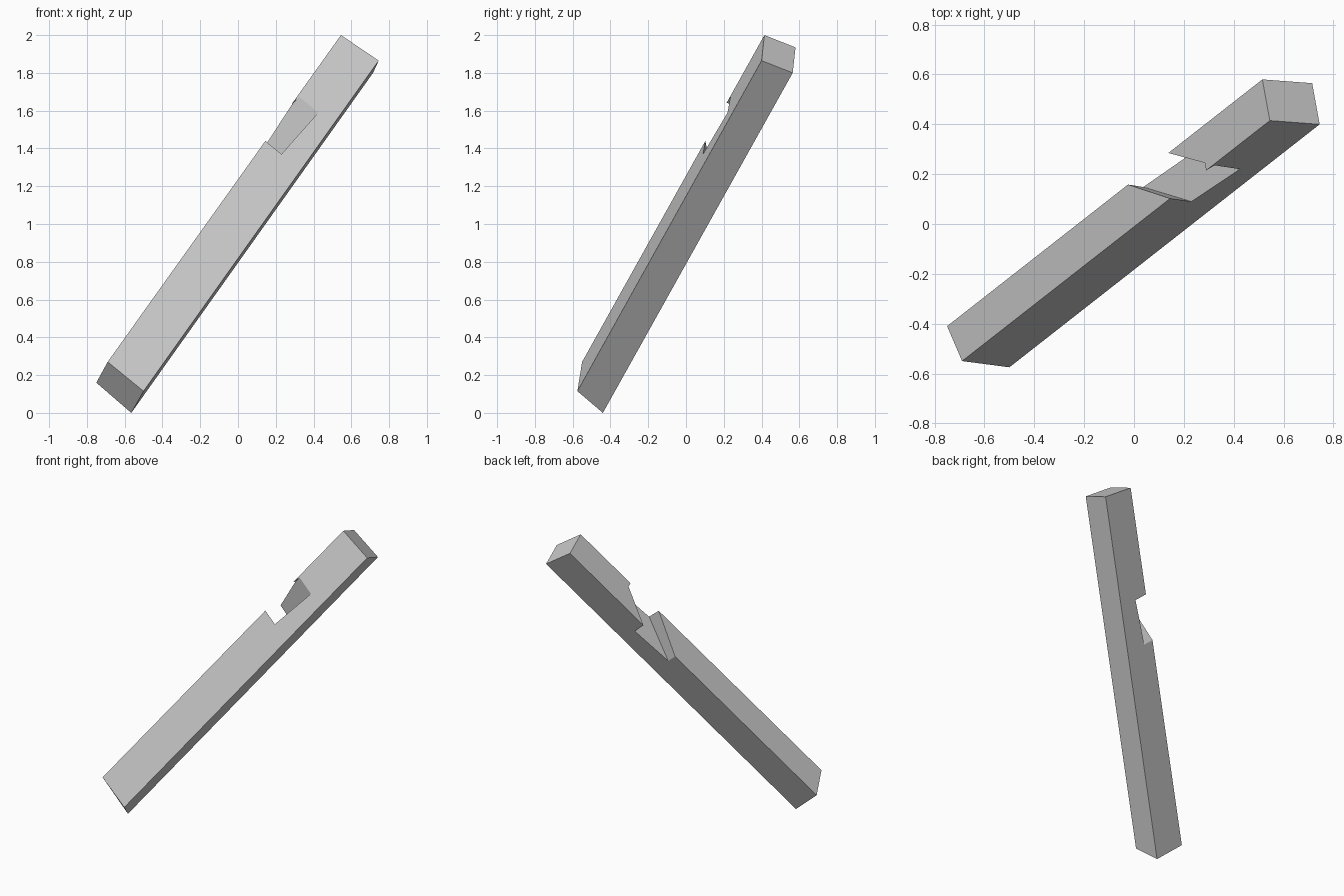
import bpy
import bmesh
from mathutils import Vector

cube = bpy.data.objects.get("Cube")
if cube:
    bpy.data.objects.remove(cube, do_unlink=True)

# Plain grey material
grey = bpy.data.materials.new("plain grey")
grey.use_nodes = True
colour = (0.6, 0.6, 0.6, 1.0)
grey.diffuse_color = colour
bsdf = next(n for n in grey.node_tree.nodes if n.type == 'BSDF_PRINCIPLED')
bsdf.inputs["Base Color"].default_value = colour

# Square end sections of the leaning beam: a, b outer edges; c, d inner edges
low = {"a": (-0.69, -0.55, 0.27), "b": (-0.75, -0.41, 0.16),
       "c": (-0.565, -0.44, 0.0), "d": (-0.50, -0.575, 0.115)}
high = {"a": (0.545, 0.415, 2.0), "b": (0.515, 0.58, 1.935),
        "c": (0.715, 0.565, 1.80), "d": (0.745, 0.40, 1.865)}
low = {k: Vector(v) for k, v in low.items()}
high = {k: Vector(v) for k, v in high.items()}


def along(edge, t):
    """Point on a long edge of the beam."""
    return low[edge].lerp(high[edge], t)


points = {k + "0": v for k, v in low.items()}
points.update({k + "1": v for k, v in high.items()})

# Skew notch: mouth points on the outer edges, floor points below them
lower_a, lower_b = along("a", 0.676), along("b", 0.574)
upper_a, upper_b = along("a", 0.815), along("b", 0.702)
floor_up = Vector((0.425, 0.22, 1.59))
points.update(
    lower_a=lower_a, lower_b=lower_b, upper_b=upper_b,
    floor_low=Vector((0.23, 0.09, 1.37)), floor_up=floor_up,
    back_low=lower_b + (low["c"] - low["b"]) * 0.33,
    back_up=upper_b + (low["c"] - low["b"]) * 0.42,
    # small splinter overhanging the upper wall
    tip=along("a", 0.793), tip_root=upper_a.lerp(floor_up, 0.06),
    tip_side=upper_b.lerp(upper_a, 0.82))

faces = [
    "a0 b0 c0 d0", "a1 b1 c1 d1", "d0 c0 c1 d1",               # ends, inner side
    "a0 lower_a lower_b b0", "tip a1 b1 upper_b tip_side",     # outer side
    "a0 d0 d1 a1 tip tip_root floor_up floor_low lower_a",     # front side
    "b0 c0 c1 b1 upper_b back_up back_low lower_b",            # back side
    "lower_a floor_low back_low lower_b",                      # notch lower wall
    "floor_low floor_up back_up back_low",                     # notch floor
    "floor_up tip_root tip_side upper_b back_up",              # notch upper wall
    "tip_root tip tip_side",                                   # splinter underside
]

bm = bmesh.new()
verts = {name: bm.verts.new(p) for name, p in points.items()}
for face in faces:
    bm.faces.new([verts[name] for name in face.split()])
bmesh.ops.recalc_face_normals(bm, faces=bm.faces[:])
mesh = bpy.data.meshes.new("notched_beam")
bm.to_mesh(mesh)
bm.free()
mesh.materials.append(grey)
beam = bpy.data.objects.new("notched_beam", mesh)
bpy.context.collection.objects.link(beam)
